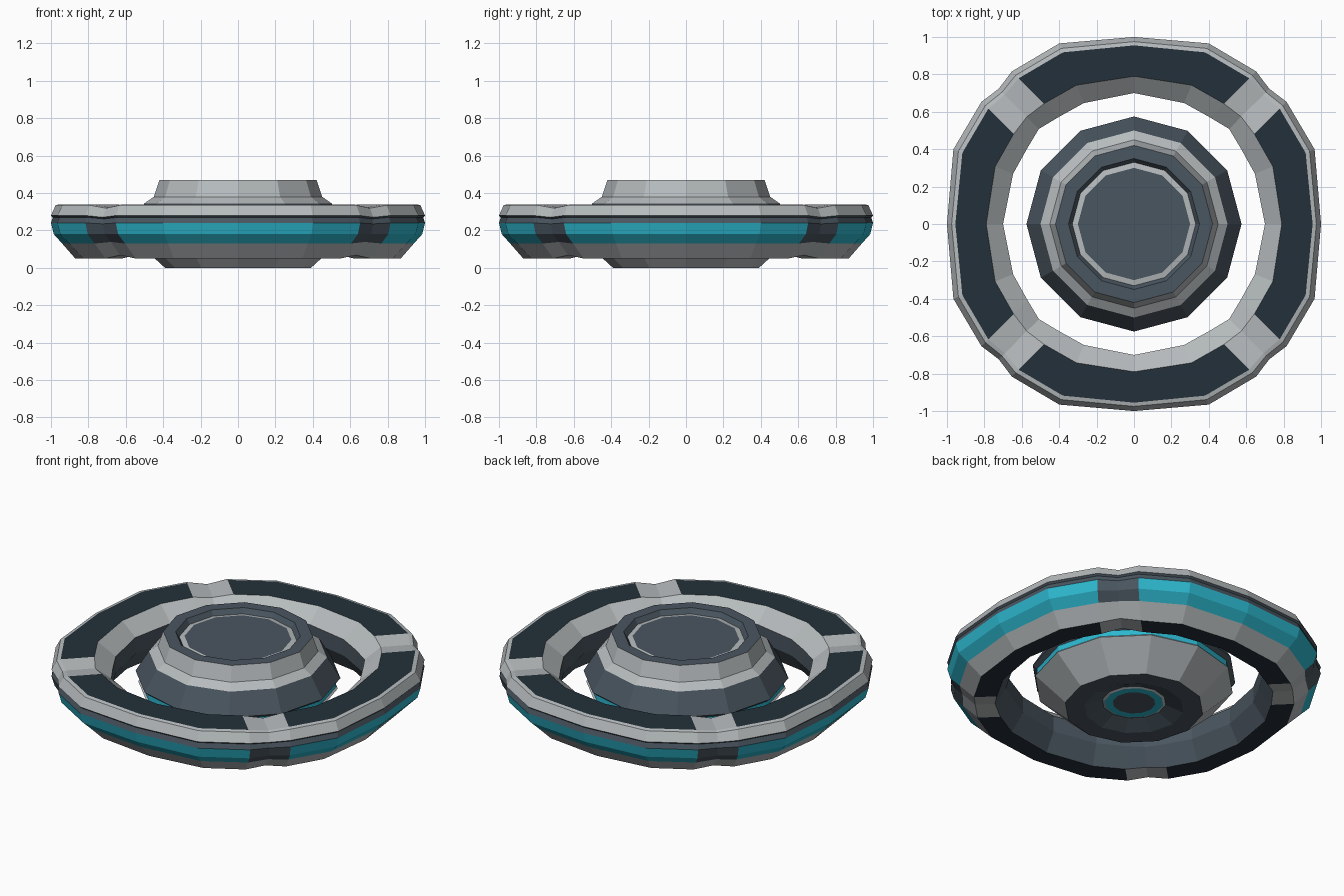
import bpy, bmesh
from math import radians, sin, cos, sqrt
from mathutils import Vector

cube = bpy.data.objects.get("Cube")
if cube:
    bpy.data.objects.remove(cube)


def linear(c):
    c /= 255
    return c / 12.92 if c <= 0.04045 else ((c + 0.055) / 1.055) ** 2.4


def material(name, rgb):
    m = bpy.data.materials.new(name)
    colour = [linear(c) for c in rgb] + [1]
    m.diffuse_color = colour
    m.use_nodes = True
    m.node_tree.nodes["Principled BSDF"].inputs["Base Color"].default_value = colour
    return m


LIGHT, SLATE, NAVY, CYAN = range(4)
mats = [material("light_grey", (182, 187, 189)), material("slate", (74, 86, 96)),
        material("dark_navy", (36, 48, 58)), material("cyan", (45, 184, 207))]


def skin(name, columns, paint, wrap):
    """Join a loop of cross-sections; paint(column, band) gives the material."""
    bm = bmesh.new()
    cols = [[bm.verts.new(p) for p in col] for col in columns]
    n = len(cols[0])
    for i, a in enumerate(cols):
        b = cols[(i + 1) % len(cols)]
        for j in range(n if wrap else n - 1):
            k = (j + 1) % n
            bm.faces.new((a[j], b[j], b[k], a[k])).material_index = paint(i, j)
    bmesh.ops.remove_doubles(bm, verts=bm.verts, dist=0.0005)
    bmesh.ops.recalc_face_normals(bm, faces=bm.faces)
    mesh = bpy.data.meshes.new(name)
    bm.to_mesh(mesh)
    bm.free()
    for m in mats:
        mesh.materials.append(m)
    obj = bpy.data.objects.new(name, mesh)
    bpy.context.collection.objects.link(obj)
    return obj


# Central hub: radius, height and colour of the band that follows
hub = [(0, .445, SLATE), (.30, .445, LIGHT), (.33, .44, SLATE), (.35, .47, SLATE),
       (.42, .47, LIGHT), (.45, .38, LIGHT), (.50, .345, SLATE), (.575, .22, SLATE),
       (.55, .20, CYAN), (.55, .165, LIGHT), (.56, .155, LIGHT), (.39, 0, SLATE),
       (.28, 0, SLATE), (.18, .04, LIGHT), (.165, .035, CYAN), (.12, .035, SLATE),
       (0, .035, SLATE)]
hub_columns = [[(r * cos(radians(a)), r * sin(radians(a)), z) for r, z, _ in hub]
               for a in range(0, 360, 30)]
skin("central_hub", hub_columns, lambda i, j: hub[j][2], False)

# Outer ring section: radius, height, colour, colour at the corner joints
ring = [(.79, .34, NAVY, LIGHT), (.955, .34, LIGHT, LIGHT), (.975, .335, LIGHT, LIGHT),
        (1, .28, SLATE, SLATE), (.99, .27, SLATE, SLATE), (1, .24, CYAN, SLATE),
        (.985, .18, CYAN, SLATE), (.94, .13, LIGHT, LIGHT), (.87, .05, NAVY, LIGHT),
        (.76, .05, SLATE, SLATE), (.70, .16, SLATE, SLATE), (.70, .26, LIGHT, LIGHT)]


def widen(r):
    return r + .15 * (r - .7)


def straight(angle, grow):
    a = radians(angle)
    return [Vector((grow(r) * cos(a), grow(r) * sin(a), z)) for r, z, *_ in ring]


def joint_edge(angle, side):
    # Joint edges run parallel to the diagonal
    a, w = radians(angle), .115 * side
    out = []
    for r, z, *_ in ring:
        d = sqrt(widen(r) ** 2 - w * w)
        out.append(Vector((d * cos(a) - w * sin(a), d * sin(a) + w * cos(a), z)))
    return out


def joint_middle(angle):
    # The joint pinches in toward the middle of the section
    a = radians(angle)
    centre = Vector((.86 * cos(a), .86 * sin(a), .2))
    return [centre + (p - centre) * .88 for p in straight(angle, widen)]


ring_columns = []
for q in range(0, 360, 90):
    ring_columns += [straight(q, lambda r: r), straight(q + 22.5, widen),
                     joint_edge(q + 45, -1), joint_middle(q + 45),
                     joint_edge(q + 45, 1), straight(q + 67.5, widen)]
skin("outer_ring", ring_columns,
     lambda i, j: ring[j][3 if i % 6 in (2, 3) else 2], True)
